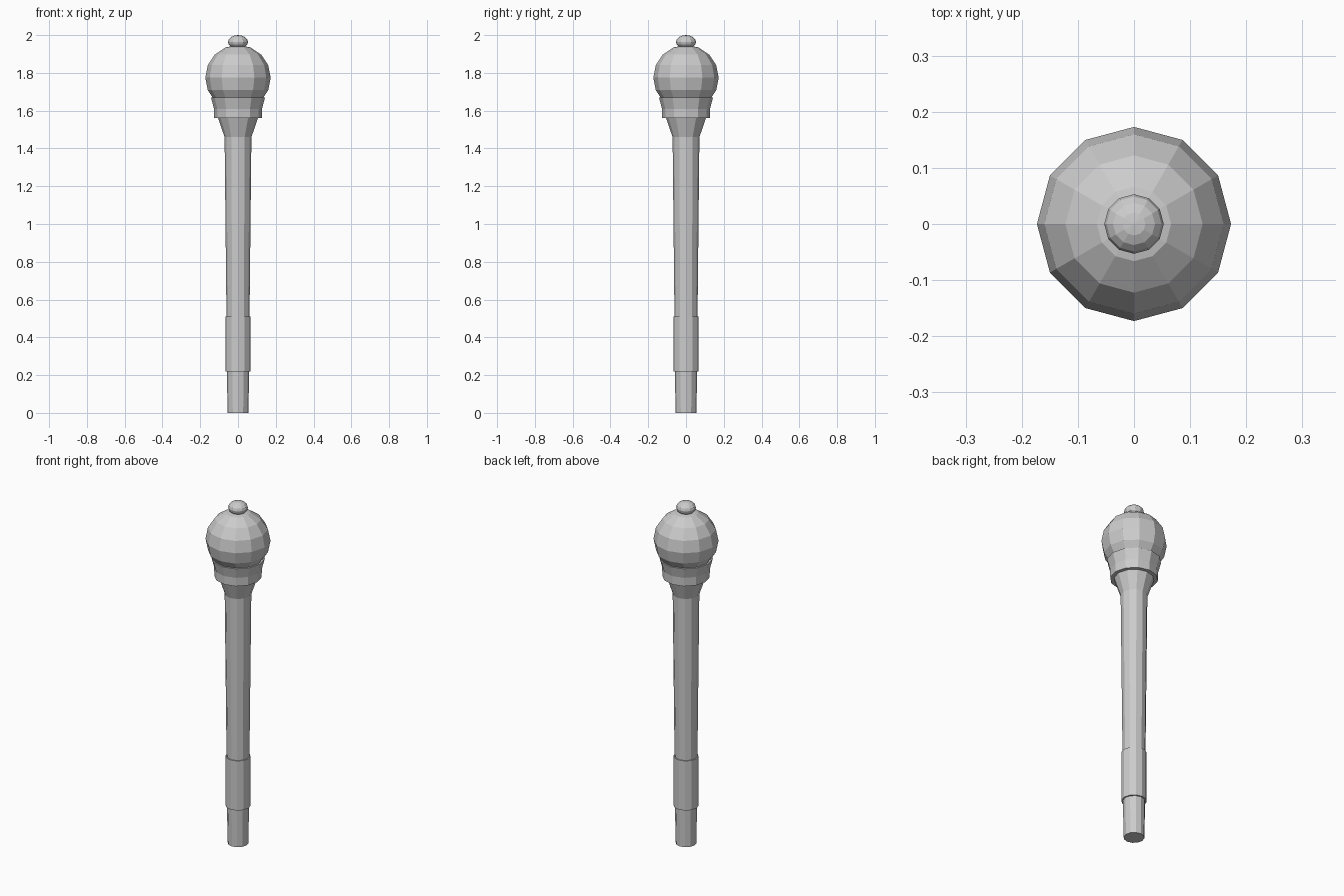
import bpy
import bmesh
from math import cos, sin, pi

SIDES = 12

cube = bpy.data.objects.get("Cube")
if cube:
    bpy.data.objects.remove(cube, do_unlink=True)

grey = bpy.data.materials.new("plain_grey")
grey.use_nodes = True
grey.diffuse_color = (0.6, 0.6, 0.6, 1)
grey.node_tree.nodes["Principled BSDF"].inputs["Base Color"].default_value = grey.diffuse_color


def finish(name, bm):
    """Turn a bmesh into a flat-shaded grey object."""
    bmesh.ops.recalc_face_normals(bm, faces=bm.faces[:])
    mesh = bpy.data.meshes.new(name)
    bm.to_mesh(mesh)
    bm.free()
    mesh.materials.append(grey)
    obj = bpy.data.objects.new(name, mesh)
    bpy.context.collection.objects.link(obj)


def lathe(name, profile):
    """Closed turned part from (radius, height) pairs, bottom to top."""
    bm = bmesh.new()
    rings = []
    for r, z in profile:
        angles = [2 * pi * i / SIDES for i in range(SIDES)]
        rings.append([bm.verts.new((r * cos(a), r * sin(a), z)) for a in angles])
    for low, high in zip(rings, rings[1:]):
        for i in range(SIDES):
            j = (i + 1) % SIDES
            bm.faces.new((low[i], low[j], high[j], high[i]))
    bm.faces.new(rings[0][::-1])
    bm.faces.new(rings[-1])
    finish(name, bm)


def ball(name, radius, half_height, z):
    """Faceted ball, optionally squashed in height."""
    bm = bmesh.new()
    bmesh.ops.create_uvsphere(bm, u_segments=SIDES, v_segments=8, radius=1)
    for v in bm.verts:
        v.co = (v.co.x * radius, v.co.y * radius, v.co.z * half_height + z)
    finish(name, bm)


# Handle: narrow butt, thicker grip sleeve, long tapering shaft with flared neck
lathe("butt", [(0.055, 0), (0.059, 0.22)])
lathe("grip", [(0.067, 0.22), (0.067, 0.51)])
lathe("shaft", [(0.061, 0.51), (0.071, 1.46), (0.106, 1.562)])

# Head: stepped collar cupping a ball, with a small knob on top
lathe("collar", [(0.126, 1.56), (0.127, 1.61), (0.143, 1.67)])
ball("head_ball", 0.173, 0.173, 1.775)
ball("top_knob", 0.053, 0.036, 1.964)
